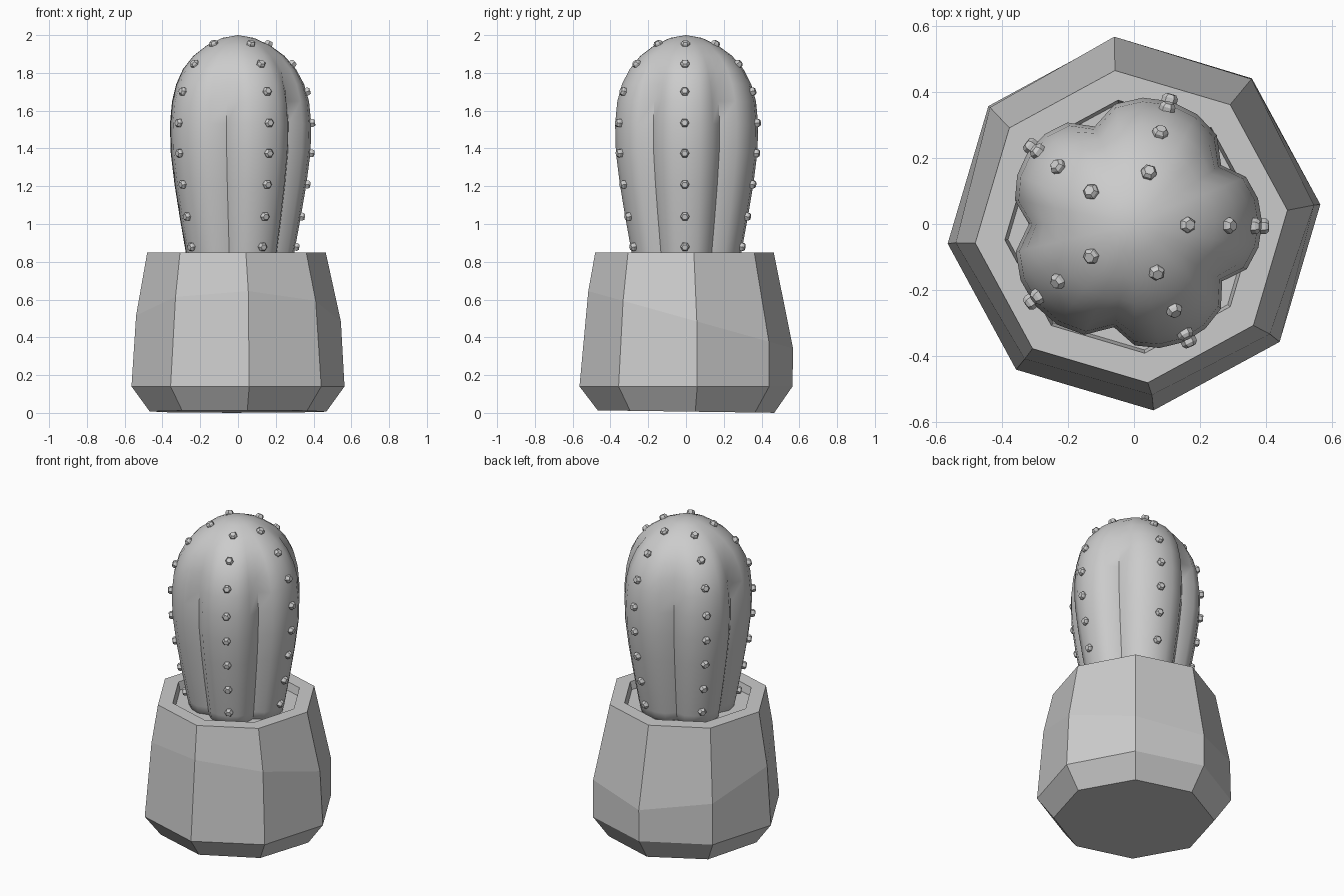
import bpy, bmesh
from math import sin, cos, pi, radians
from mathutils import Vector

cube = bpy.data.objects.get("Cube")
if cube:
    bpy.data.objects.remove(cube, do_unlink=True)

grey = bpy.data.materials.new("plain_grey")
grey.use_nodes = True
colour = (0.6, 0.6, 0.6, 1)
grey.diffuse_color = colour
grey.node_tree.nodes["Principled BSDF"].inputs["Base Color"].default_value = colour


def finish(name, bm, smooth=False):
    bmesh.ops.recalc_face_normals(bm, faces=bm.faces[:])
    for f in bm.faces:
        f.smooth = smooth
    mesh = bpy.data.meshes.new(name)
    bm.to_mesh(mesh)
    bm.free()
    mesh.materials.append(grey)
    obj = bpy.data.objects.new(name, mesh)
    bpy.context.collection.objects.link(obj)
    return obj


def skin(bm, rings):
    """Join neighbouring rings of points with quads."""
    loops = [[bm.verts.new(p) for p in ring] for ring in rings]
    for a, b in zip(loops, loops[1:]):
        for i in range(len(a)):
            j = (i + 1) % len(a)
            bm.faces.new((a[i], a[j], b[j], b[i]))
    return loops


# Pot: eight-sided shell with a tilted waist, rim and recessed soil
def octagon(radius, z, tilt=0, grow=0, shift=0):
    ring = []
    for k in range(8):
        a = radians(6 + 45 * k)
        r = radius + grow * sin(a)
        ring.append((r * cos(a) - shift, r * sin(a) - shift, z + tilt * r * sin(a)))
    return ring


SOIL = 0.80
bm = bmesh.new()
loops = skin(bm, [
    octagon(0.47, 0.007, -0.014),
    octagon(0.567, 0.14),
    octagon(0.545, 0.5, -0.28, 0.025),
    octagon(0.475, 0.85, shift=0.008),
    octagon(0.385, 0.85, shift=0.008),
    octagon(0.375, SOIL, shift=0.008),
])
bm.faces.new(loops[0])
bm.faces.new(loops[-1])
finish("pot", bm)

# Cactus body: five rounded ribs between creased valleys
VALLEYS = [34, 112, 180, 259, 327, 394]
STEPS = 6
PROFILE = [(SOIL - 0.03, 0.28), (0.85, 0.298), (1.04, 0.333), (1.21, 0.362),
           (1.38, 0.384), (1.53, 0.388), (1.65, 0.376), (1.74, 0.35),
           (1.82, 0.307), (1.89, 0.246), (1.945, 0.171), (1.985, 0.085)]
CREASE_TOP = 1.66


def body_ring(z, radius):
    depth = 0.18 * min(1, (2.0 - z) / 0.3)
    ring = []
    for start, end in zip(VALLEYS, VALLEYS[1:]):
        for s in range(STEPS):
            u = s / STEPS
            a = radians(start + (end - start) * u)
            r = radius * (1 - depth + depth * sin(pi * u) ** 0.5)
            ring.append((r * cos(a), r * sin(a), z))
    return ring


bm = bmesh.new()
loops = skin(bm, [body_ring(z, r) for z, r in PROFILE])
tip = bm.verts.new((0, 0, 2.0))
top = loops[-1]
for i in range(len(top)):
    bm.faces.new((top[i], top[(i + 1) % len(top)], tip))
bm.faces.new(loops[0])
for lower, upper in zip(loops, loops[1:]):
    for i in range(0, len(lower), STEPS):
        if upper[i].co.z < CREASE_TOP:
            bm.edges.get((lower[i], upper[i])).smooth = False
finish("cactus_body", bm, smooth=True)


# Spines: six-sided bevelled studs down the crest of every rib
def radius_at(z):
    for (z0, r0), (z1, r1) in zip(PROFILE, PROFILE[1:]):
        if z0 <= z <= z1:
            return r0 + (r1 - r0) * (z - z0) / (z1 - z0)


def add_stud(bm, centre, normal):
    turn = normal.to_track_quat('Z', 'Y')
    rings = []
    for radius, height in [(0.024, -0.015), (0.024, 0.011), (0.016, 0.021)]:
        rings.append([centre + turn @ Vector((radius * cos(k * pi / 3),
                                              radius * sin(k * pi / 3), height))
                      for k in range(6)])
    loops = skin(bm, rings)
    bm.faces.new(loops[0])
    bm.faces.new(loops[-1])


bm = bmesh.new()
for angle in (-1, 74, 143, 217, 295):
    a = radians(angle)
    for z in (0.88, 1.04, 1.21, 1.375, 1.535, 1.7, 1.845, 1.95):
        slope = (radius_at(z + 0.02) - radius_at(z - 0.02)) / 0.04
        normal = Vector((cos(a), sin(a), -slope)).normalized()
        r = radius_at(z)
        add_stud(bm, Vector((r * cos(a), r * sin(a), z)), normal)
finish("spines", bm)
